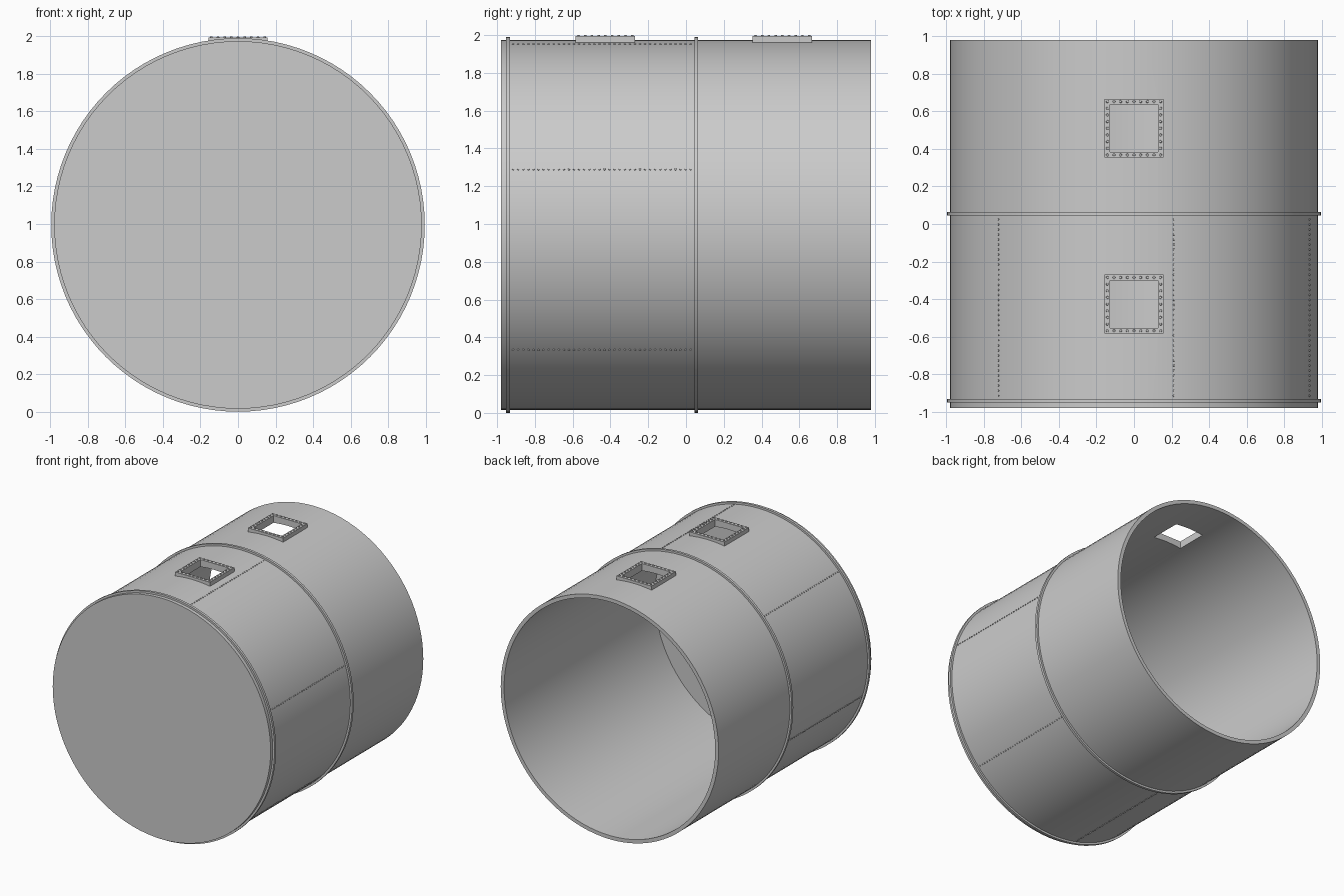
import bpy, bmesh, math
from mathutils import Matrix, Vector

if "Cube" in bpy.data.objects:
    bpy.data.objects.remove(bpy.data.objects["Cube"], do_unlink=True)

CZ = 0.995          # height of the hull axis
R = 0.979           # hull radius
WALL = 0.03
SEGS = 96
HATCHES = (-0.427, 0.51)

steel = bpy.data.materials.new("steel_grey")
steel.use_nodes = True
GREY = (0.6, 0.6, 0.6, 1)
steel.diffuse_color = GREY
steel.node_tree.nodes["Principled BSDF"].inputs["Base Color"].default_value = GREY


def finish(name, bm, smooth=True):
    bmesh.ops.recalc_face_normals(bm, faces=bm.faces)
    mesh = bpy.data.meshes.new(name)
    bm.to_mesh(mesh)
    bm.free()
    mesh.materials.append(steel)
    ob = bpy.data.objects.new(name, mesh)
    bpy.context.collection.objects.link(ob)
    bpy.ops.object.select_all(action='DESELECT')
    ob.select_set(True)
    bpy.context.view_layer.objects.active = ob
    if smooth:
        bpy.ops.object.shade_smooth_by_angle(angle=math.radians(30))
    return ob


def lathe(name, profile, closed):
    """Spin a (radius, y) profile around the hull axis."""
    bm = bmesh.new()
    verts = [bm.verts.new((r, y, CZ)) for r, y in profile]
    edges = [bm.edges.new(p) for p in zip(verts, verts[1:])]
    if closed:
        edges.append(bm.edges.new((verts[-1], verts[0])))
    bmesh.ops.spin(bm, geom=verts + edges, cent=(0, 0, CZ), axis=(0, 1, 0),
                   angle=math.tau, steps=SEGS, use_merge=True)
    bmesh.ops.remove_doubles(bm, verts=bm.verts, dist=1e-5)
    return finish(name, bm)


def add_box(bm, centre, size):
    m = Matrix.Translation(centre) @ Matrix.Diagonal((*size, 1))
    bmesh.ops.create_cube(bm, size=1, matrix=m)


def add_rivet(bm, matrix, radius, height):
    bmesh.ops.create_cone(bm, cap_ends=True, segments=8, radius1=radius,
                          radius2=radius * 0.75, depth=height, matrix=matrix)


# Hull: a cup closed at the front and open at the back
hull = lathe("hull", [(0, -0.98), (R, -0.98), (R, 0.98), (R - WALL, 0.98),
                      (R - WALL, -0.955), (0, -0.955)], False)

# Hatch openings through the top of the hull
bm = bmesh.new()
for y in HATCHES:
    add_box(bm, (0, y, 1.95), (0.254, 0.254, 0.3))
cutter = finish("hatch_cutter", bm, False)
cutter.hide_render = True
mod = hull.modifiers.new("hatches", 'BOOLEAN')
mod.operation, mod.solver, mod.object = 'DIFFERENCE', 'EXACT', cutter
bpy.context.view_layer.objects.active = hull
bpy.ops.object.modifier_apply(modifier=mod.name)
bpy.data.objects.remove(cutter, do_unlink=True)

# Flange rings around the hull
for name, y in (("front_flange", -0.942), ("middle_flange", 0.054)):
    a, b, inner = y - 0.01, y + 0.01, R - 0.01
    lathe(name, [(inner, a), (CZ, a), (CZ, b), (inner, b)], True)

# Hatch frames with rivets along each side
for name, y in zip(("front_hatch", "rear_hatch"), HATCHES):
    bm = bmesh.new()
    zs, outer, inner = (1.957, 1.994), 0.157, 0.127
    rings = []
    for half in (outer, inner):
        for z in zs:
            rings.append([bm.verts.new((sx * half, y + sy * half, z))
                          for sx, sy in ((-1, -1), (1, -1), (1, 1), (-1, 1))])
    for a, b in ((0, 1), (1, 3), (3, 2), (2, 0)):
        for i in range(4):
            j = (i + 1) % 4
            bm.faces.new((rings[a][i], rings[a][j], rings[b][j], rings[b][i]))
    finish(name + "_frame", bm, False)

    bm = bmesh.new()
    mid, count = (outer + inner) / 2, 8
    for side in range(4):
        turn = Matrix.Rotation(side * math.pi / 2, 4, 'Z')
        for i in range(count):
            spot = turn @ Vector((mid, -mid + 2 * mid * i / count, 0))
            add_rivet(bm, Matrix.Translation(spot + Vector((0, y, 1.996))),
                      0.008, 0.008)
    finish(name + "_rivets", bm, False)

# Six rivet seams along the front section
bm = bmesh.new()
for k in range(6):
    turn = Matrix.Rotation(math.radians(12.5 + 60 * k), 4, 'Y')
    for i in range(36):
        y = -0.915 + 0.94 * i / 35
        add_rivet(bm, Matrix.Translation((0, 0, CZ)) @ turn
                  @ Matrix.Translation((0, y, R + 0.001)), 0.006, 0.008)
finish("seam_rivets", bm, False)
